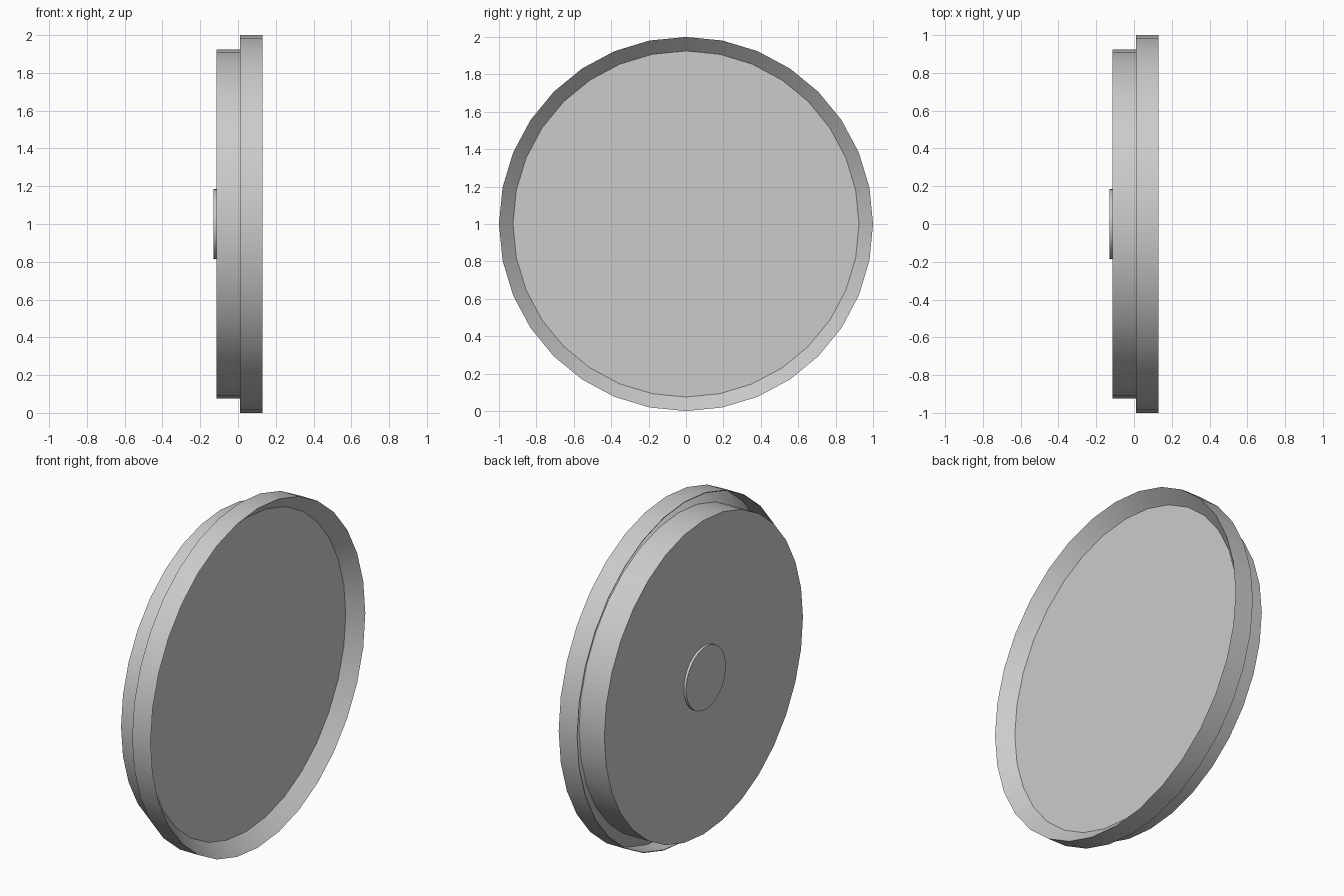
import bpy, bmesh, math

if "Cube" in bpy.data.objects:
    bpy.data.objects.remove(bpy.data.objects["Cube"])

SIDES = 32

grey = bpy.data.materials.new("light grey")
grey.diffuse_color = (0.6, 0.6, 0.6, 1)
grey.use_nodes = True
grey.node_tree.nodes["Principled BSDF"].inputs["Base Color"].default_value = grey.diffuse_color


def lathe(name, profile):
    """Revolve (x, radius) points about the x axis at height 1; radius 0 closes to a flat cap."""
    bm = bmesh.new()
    rings = []
    for x, r in profile:
        rings.append([bm.verts.new((x, r * math.sin(2 * math.pi * i / SIDES),
                                    1 + r * math.cos(2 * math.pi * i / SIDES)))
                      for i in range(SIDES)] if r else None)
    for a, b in zip(rings, rings[1:]):
        if a is None:
            bm.faces.new(b)
        elif b is None:
            bm.faces.new(a[::-1])
        else:
            for i in range(SIDES):
                j = (i + 1) % SIDES
                bm.faces.new((a[j], a[i], b[i], b[j]))
    bmesh.ops.recalc_face_normals(bm, faces=bm.faces)
    mesh = bpy.data.meshes.new(name)
    bm.to_mesh(mesh)
    bm.free()
    mesh.materials.append(grey)
    obj = bpy.data.objects.new(name, mesh)
    bpy.context.collection.objects.link(obj)
    bpy.ops.object.select_all(action='DESELECT')
    obj.select_set(True)
    bpy.context.view_layer.objects.active = obj
    bpy.ops.object.shade_smooth_by_angle(angle=math.radians(30))
    return obj


# Closed drum: back cap, side wall and recessed front floor
lathe("lid_body", [(-0.115, 0), (-0.115, 0.925), (0.055, 0.925), (0.055, 0)])

# Thin folded rim: sloped inner lip meeting a skirt, with an open gutter behind
lathe("rim", [(0.055, 0.925), (0.13, 1.0), (0.01, 1.0), (0.01, 0.996), (0.122, 0.996), (0.05, 0.925)])

# Small round boss in the middle of the back
lathe("back_boss", [(-0.115, 0), (-0.115, 0.185), (-0.13, 0.185), (-0.13, 0)])
